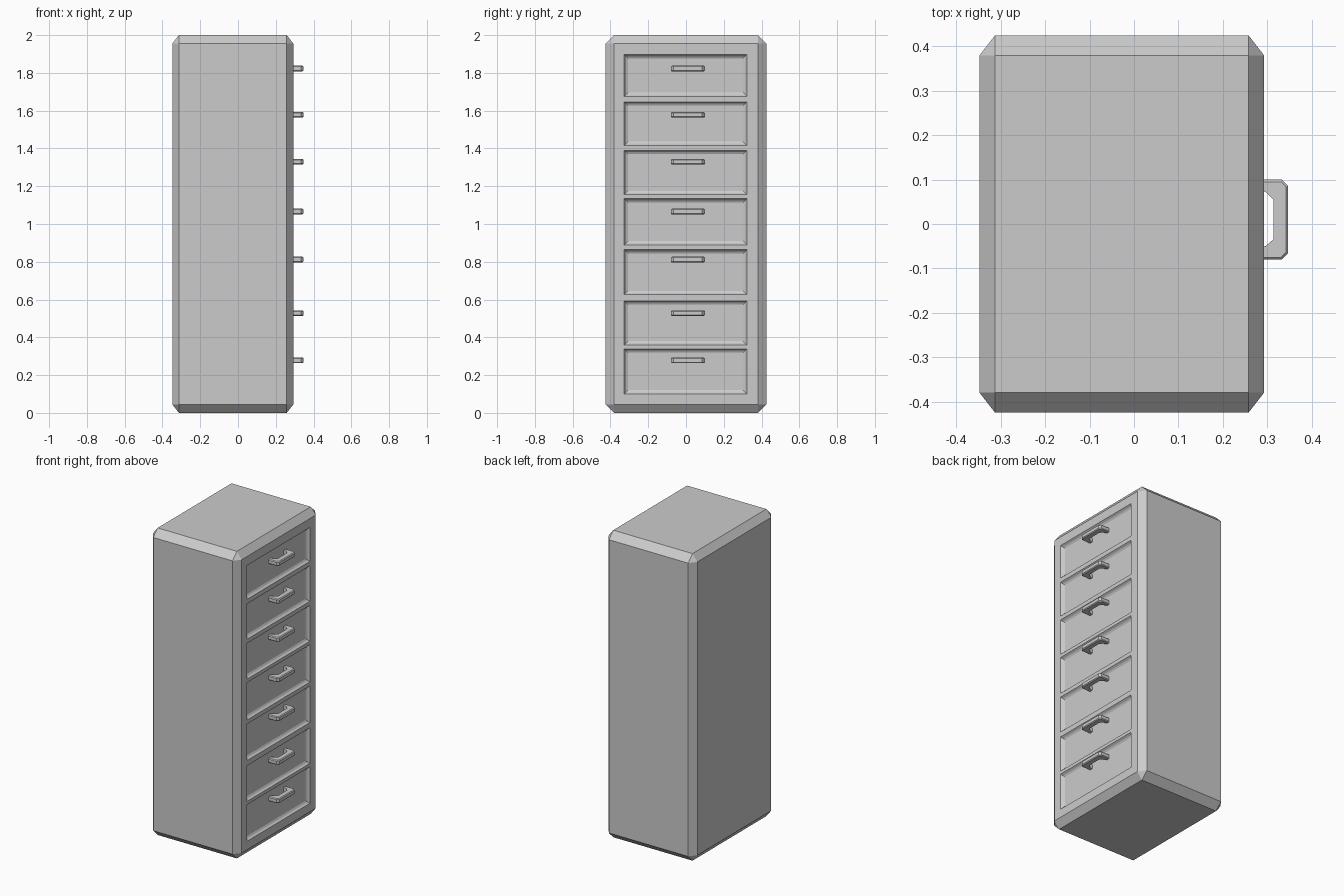
import bpy, bmesh

if "Cube" in bpy.data.objects:
    bpy.data.objects.remove(bpy.data.objects["Cube"])

FRONT_X = 0.293


def make_object(name, bm):
    bmesh.ops.recalc_face_normals(bm, faces=bm.faces[:])
    mesh = bpy.data.meshes.new(name)
    bm.to_mesh(mesh)
    bm.free()
    obj = bpy.data.objects.new(name, mesh)
    bpy.context.collection.objects.link(obj)
    return obj


def loft(bm, rings):
    """Closed solid through a list of point rings."""
    loops = [[bm.verts.new(p) for p in ring] for ring in rings]
    n = len(loops[0])
    for a, b in zip(loops, loops[1:]):
        for i in range(n):
            j = (i + 1) % n
            bm.faces.new((a[i], a[j], b[j], b[i]))
    bm.faces.new(loops[0])
    bm.faces.new(loops[-1])


def drawer_ring(x, z0, z1, inset):
    y0, y1 = -0.327 + inset, 0.322 - inset
    z0, z1 = z0 + inset, z1 - inset
    return [(x, y0, z0), (x, y1, z0), (x, y1, z1), (x, y0, z1)]


# cabinet body: bevelled block, then squeezed in x so its chamfer is narrower there
squeeze = 0.035 / 0.045
bm = bmesh.new()
bmesh.ops.create_cube(bm, size=1)
bmesh.ops.scale(bm, vec=(0.641 / squeeze, 0.85, 2.0), verts=bm.verts[:])
bmesh.ops.bevel(bm, geom=bm.edges[:], offset=0.045, segments=1, affect='EDGES')
bmesh.ops.scale(bm, vec=(squeeze, 1, 1), verts=bm.verts[:])
bmesh.ops.translate(bm, vec=(-0.0275, 0, 1), verts=bm.verts[:])
body = make_object("cabinet_body", bm)

# drawers: bottom, top, handle height
drawers = [(1.676, 1.897, 1.823), (1.416, 1.647, 1.578), (1.156, 1.390, 1.329),
           (0.890, 1.134, 1.066), (0.626, 0.864, 0.812), (0.360, 0.593, 0.528),
           (0.100, 0.339, 0.278)]

# stepped recesses that outline the drawer fronts
bm = bmesh.new()
for z0, z1, _ in drawers:
    loft(bm, [drawer_ring(FRONT_X + 0.02, z0, z1, 0),
              drawer_ring(FRONT_X, z0, z1, 0),
              drawer_ring(FRONT_X - 0.012, z0, z1, 0.009),
              drawer_ring(FRONT_X - 0.018, z0, z1, 0.02)])
cutter = make_object("drawer_recess_cutter", bm)
cutter.hide_render = True
cutter.hide_set(True)
cut = body.modifiers.new("drawer_recesses", 'BOOLEAN')
cut.operation = 'DIFFERENCE'
cut.solver = 'EXACT'
cut.object = cutter

# pull handles: bracket outline extruded in z with bevelled edges
profile = [(0.265, 0.10), (0.333, 0.10), (0.347, 0.086), (0.347, -0.066),
           (0.333, -0.08), (0.265, -0.08), (0.265, -0.055), (0.298, -0.055),
           (0.319, -0.037), (0.319, 0.057), (0.298, 0.078), (0.265, 0.078)]
for i, (_, _, z) in enumerate(drawers):
    bm = bmesh.new()
    loft(bm, [[(x, y, z + s * 0.015) for x, y in profile] for s in (-1, 1)])
    rims = [e for e in bm.edges if abs(e.verts[0].co.z - e.verts[1].co.z) < 1e-5]
    bmesh.ops.bevel(bm, geom=rims, offset=0.005, segments=1, affect='EDGES')
    make_object(f"drawer_handle_{i + 1}", bm)
